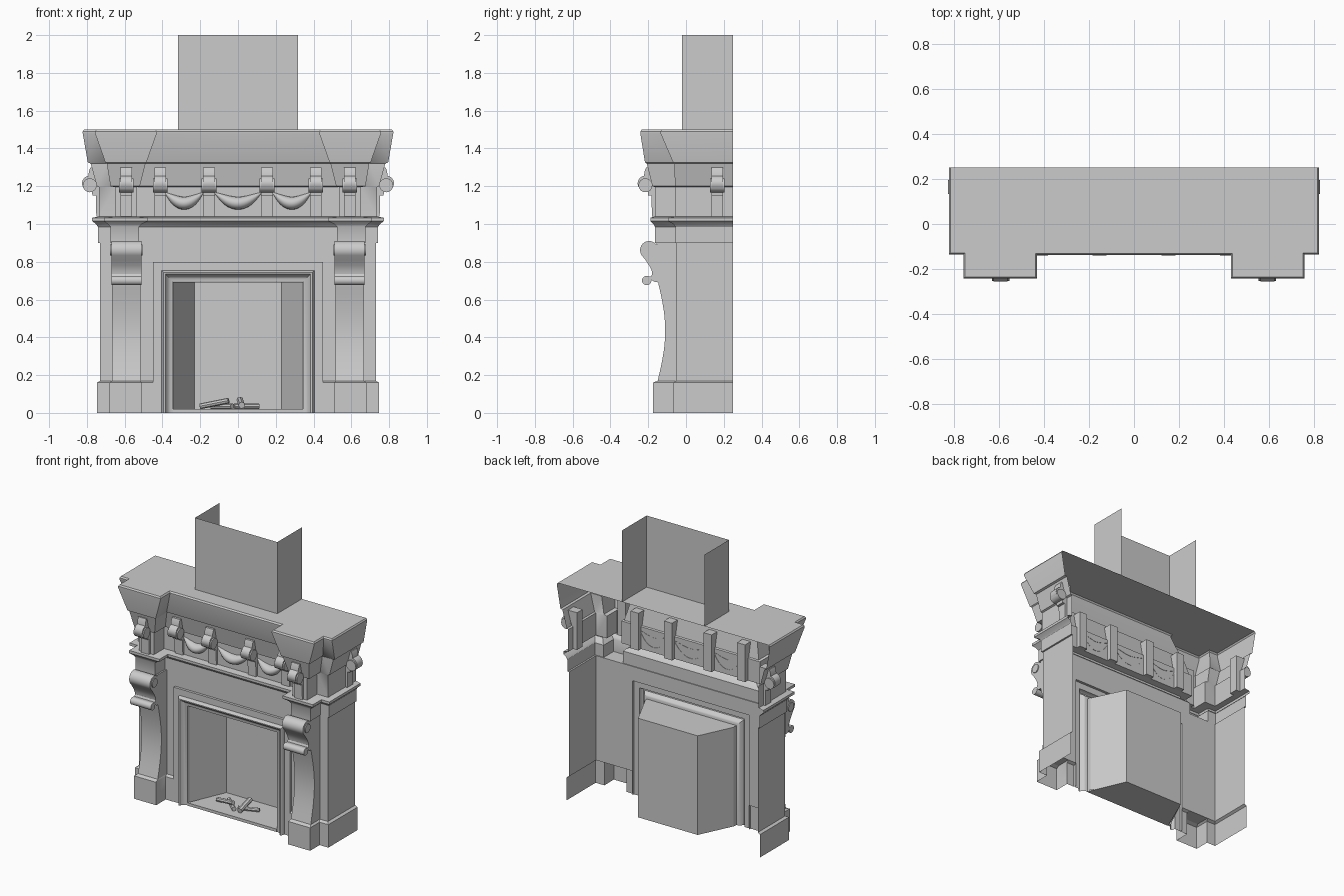
import bpy
from math import sin, cos, pi, radians
from mathutils import Vector

if "Cube" in bpy.data.objects:
    bpy.data.objects.remove(bpy.data.objects["Cube"])


def make(name, verts, faces, mirror=False):
    me = bpy.data.meshes.new(name)
    me.from_pydata([tuple(v) for v in verts], [], faces)
    ob = bpy.data.objects.new(name, me)
    bpy.context.collection.objects.link(ob)
    me.validate()
    if mirror:
        ob.modifiers.new("mirror", 'MIRROR')
    return ob


def loft(name, rings, closed=False, mirror=False, caps=(), flip=False):
    """Skin equal-length rings; caps holds ring indices to fill."""
    n = len(rings[0])
    verts = [v for r in rings for v in r]
    faces = []
    for k in range(len(rings) - 1):
        for i in range(n if closed else n - 1):
            a, b, j = k * n, (k + 1) * n, (i + 1) % n
            f = [a + i, b + i, b + j, a + j]
            pts = {tuple(round(c, 5) for c in verts[q]) for q in f}
            if len(pts) > 2:
                faces.append(f[::-1] if flip else f)
    for c in caps:
        f = list(range(c * n, c * n + n))
        faces.append(f if (c == 0) != flip else f[::-1])
    return make(name, verts, faces, mirror)


def prism(name, prof, w, place, mirror=False):
    """Extrude a (u, z) profile by +-w and map it with place(u, w, z)."""
    ob = loft(name, [[place(u, s, z) for u, z in prof] for s in (-w, w)],
              closed=True, mirror=mirror, caps=(0, 1))
    import_normals(ob)
    return ob


def import_normals(ob):
    import bmesh
    bm = bmesh.new()
    bm.from_mesh(ob.data)
    bmesh.ops.recalc_face_normals(bm, faces=bm.faces)
    bm.to_mesh(ob.data)
    bm.free()


def arc(cu, cz, r, a0, a1, n):
    return [(cu + r * cos(radians(a0 + (a1 - a0) * i / n)),
             cz + r * sin(radians(a0 + (a1 - a0) * i / n))) for i in range(n + 1)]


def plan(z, side, fy, cx, cy, cin, mid, end=0.0):
    """Half outline: back corner, side, stepped-out pier block, centre."""
    return [(side, .25, z), (side, fy, z), (cx, fy, z), (cx, cy, z),
            (cin, cy, z), (cin, mid, z), (end, mid, z)]


# plinth blocks
pl = (.747, -.07, .68, -.175, .51, -.07, .45)
loft("plinth", [plan(0, *pl), plan(.16, *pl),
                plan(.17, .73, -.05, .667, -.15, .515, -.05, .45)], mirror=True)

# body walls and header over the opening
loft("body_wall", [[(.73, .25, z), (.73, -.05, z), (.45, -.05, z)] for z in (.17, .9)], mirror=True)
make("header", [(-.45, -.05, .8), (.45, -.05, .8), (.45, -.05, .9), (-.45, -.05, .9)], [(0, 1, 2, 3)])

# bowed pier shafts
shaft = [(.15 - .04 * sin(pi * i / 14), .17 + .53 * i / 14) for i in range(15)]
shaft = [(.05, .17)] + shaft + [(.155, .9), (.05, .9)]
prism("pier_shaft", shaft, .076, lambda u, w, z: (.591 + w, -u, z), True)

# large S scroll at the head of each pier, with a small curl below
scroll = [(.14, .88)] + arc(.195, .862, .048, 120, -35, 12)
scroll += [(.215, .81), (.195, .78), (.182, .755), (.179, .735), (.185, .722)]
scroll += arc(.208, .701, .025, 120, -190, 14) + [(.17, .695), (.14, .69)]
prism("pier_scroll", scroll, .08, lambda u, w, z: (.591 + w, -u, z), True)
prism("scroll_eye", arc(.195, .862, .03, 0, 337.5, 15), .086, lambda u, w, z: (.591 + w, -u, z), True)

# lower cornice
c0 = (.742, -.056, .675, -.165, .525, -.056)
c1 = (.772, -.095, .71, -.188, .476, -.095)
fr = (.735, -.055, .65, -.165, .535, -.05)
loft("lower_cornice", [plan(.9, .73, -.05, .667, -.05, .515, -.05), plan(.9, *c0), plan(.985, *c0),
                       plan(1.0, .752, -.068, .69, -.172, .51, -.068),
                       plan(1.015, *c1), plan(1.033, *c1), plan(1.04, *fr)], mirror=True)

# frieze and its flared top
f1 = (.747, -.058, .675, -.178, .52, -.06)
loft("frieze", [plan(1.04, *fr), plan(1.195, *fr), plan(1.2, *f1),
                plan(1.32, .78, -.062, .695, -.208, .49, -.085)], mirror=True)

# mantel shelf with lip and filled top
m0 = (.795, -.068, .702, -.217, .485, -.095)
m1 = (.822, -.135, .757, -.242, .43, -.138)
top = plan(1.5, .815, -.128, .75, -.235, .437, -.13)
rings = [plan(1.32, .78, -.062, .695, -.208, .49, -.085), plan(1.325, *m0), plan(1.48, *m1),
         plan(1.49, *m1), top]
loft("mantel", rings, mirror=True)
make("mantel_top", top + [(0, .25, 1.5)], [tuple(range(7, -1, -1))], True)

# chimney breast, open at back and top
loft("chimney", [[(.318, .25, z), (.318, -.02, z), (-.318, -.02, z), (-.318, .25, z)] for z in (1.5, 2)])

# moulded surround swept round the opening: (inset, y)
mould = [(0, -.05), (0, -.068), (.045, -.068), (.048, -.085), (.056, -.094), (.065, -.092),
         (.071, -.082), (.08, -.07), (.09, -.064), (.105, -.062), (.105, -.03)]
loft("surround", [[(-.45 + d, y, 0), (-.45 + d, y, .8 - d), (.45 - d, y, .8 - d), (.45 - d, y, 0)]
                  for d, y in mould], flip=True)

# firebox lining and hearth
fb = [(-.345, -.04), (-.23, .2), (.23, .2), (.345, -.04)]
loft("firebox", [[(x, y, z) for x, y in fb] for z in (0, .692)])
make("firebox_roof", [(x, y, .692) for x, y in fb], [(0, 1, 2, 3)])
he = [(-.345, -.066), (.345, -.066), (.23, .2), (-.23, .2)]
loft("hearth", [[(x, y, z) for x, y in he] for z in (0, .02)], closed=True, caps=(0, 1), flip=True)


# logs on the hearth
def log(name, a, b, r):
    a, b = Vector(a), Vector(b)
    q = (b - a).to_track_quat('Z', 'Y')
    ob = loft(name, [[p + q @ Vector((r * cos(t * pi / 4), r * sin(t * pi / 4), 0)) for t in range(8)]
                     for p in (a, b)], closed=True, caps=(0, 1))
    import_normals(ob)


log("log_1", (-.2, .06, .035), (-.05, .02, .065), .015)
log("log_2", (-.14, .1, .035), (-.03, .0, .035), .015)
log("log_3", (.02, -.01, .04), (.01, .12, .068), .018)
log("log_4", (-.02, .03, .035), (.11, .08, .035), .014)

# scrolled frieze brackets
stem = [(-.03, 1.04), (.015, 1.04), (.018, 1.15), (.036, 1.15), (.038, 1.18)]
stem += arc(.05, 1.215, .041, -95, 80, 10) + [(.054, 1.28), (.046, 1.3), (-.03, 1.3)]
roll = arc(.05, 1.205, .037, 0, 337.5, 15)


def bracket(name, place):
    prism(name + "_stem", stem, .031, place, True)
    prism(name + "_roll", roll, .039, place, True)


for nm, x, y in (("pier_bracket", .592, -.165), ("outer_bracket", .412, -.05), ("inner_bracket", .153, -.05)):
    bracket(nm, lambda u, w, z, x=x, y=y: (x + w, y - u, z))
bracket("side_bracket", lambda u, w, z: (.735 + u, .165 + w, z))

# hanging swags between the brackets
for nm, x0, x1 in (("swag_left", -.385, -.185), ("swag_middle", -.122, .122), ("swag_right", .185, .385)):
    rings = []
    for i in range(17):
        t = i / 16
        s = sin(pi * t)
        r = .003 + .031 * s
        rings.append([(x0 + (x1 - x0) * t - .5 * r * cos(pi * t) * cos(a), -.048 - 1.3 * r * sin(a),
                       1.165 - .055 * s - r * cos(a)) for a in (pi * k / 8 for k in range(9))])
    loft(nm, rings, flip=True)

# smooth the curved parts, keeping edges crisp
for ob in bpy.context.collection.objects:
    ob.select_set(True)
    bpy.context.view_layer.objects.active = ob
bpy.ops.object.shade_smooth_by_angle(angle=radians(32))
